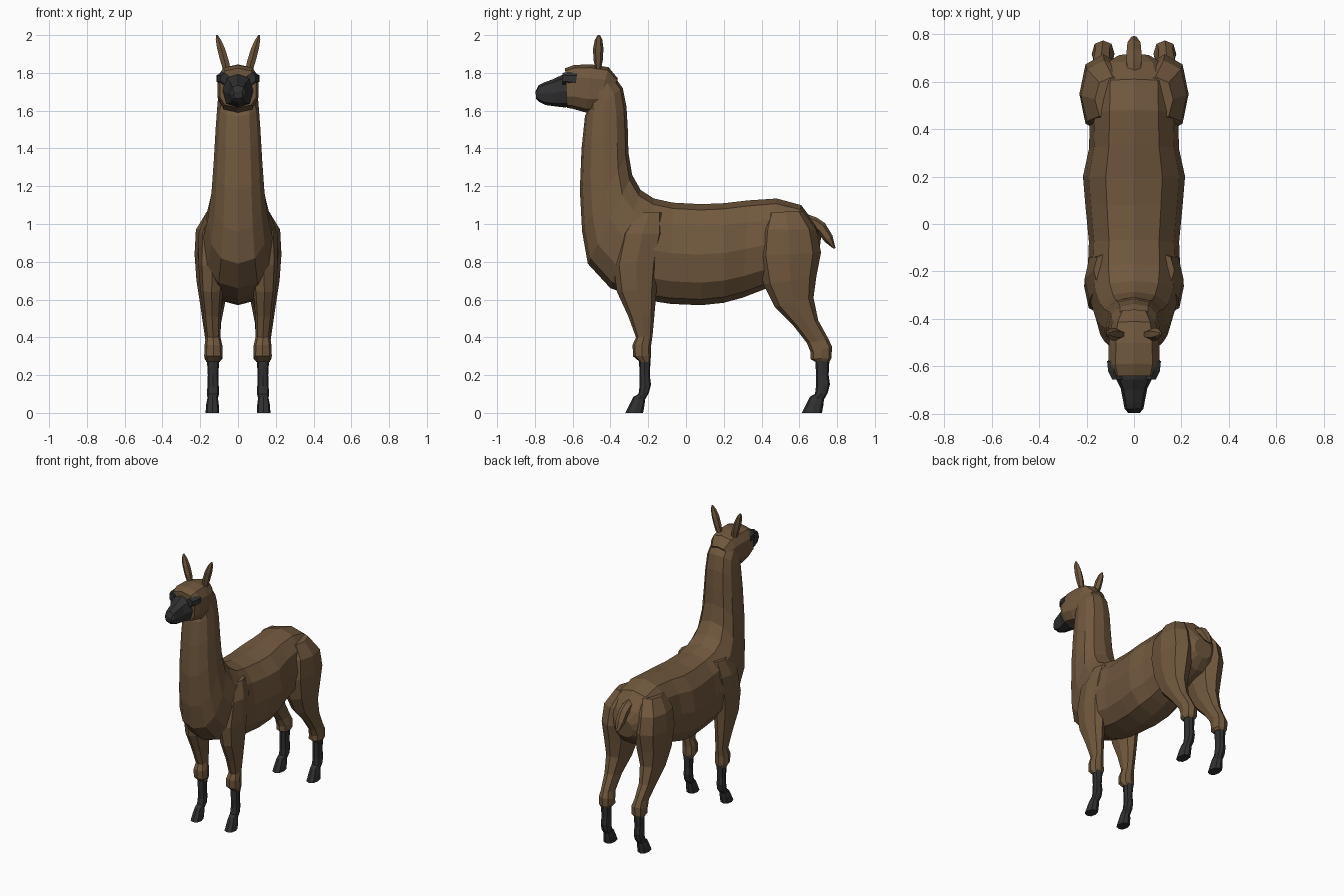
import bpy, bmesh, math
from mathutils import Vector


def material(name, rgb):
    m = bpy.data.materials.new(name)
    m.diffuse_color = (*rgb, 1)
    return m


BROWN = material("brown wool", (0.165, 0.098, 0.048))
DARK = material("charcoal skin", (0.03, 0.03, 0.032))


def loft(name, rings, sides, mat, square=1.0, mirror=False):
    """Skin through rings (x, half width, top y, top z, bottom y, bottom z)."""
    bm = bmesh.new()
    loops = []
    for x, w, ty, tz, by, bz in rings:
        top, bot = Vector((x, ty, tz)), Vector((x, by, bz))
        mid, half = (top + bot) / 2, (top - bot) / 2
        loop = []
        for i in range(sides):
            a = 2 * math.pi * i / sides
            c, s = math.cos(a), math.sin(a)
            c = math.copysign(abs(c) ** square, c)
            s = math.copysign(abs(s) ** square, s)
            loop.append(bm.verts.new(mid + half * c + Vector((w * s, 0, 0))))
        loops.append(loop)
    for a, b in zip(loops, loops[1:]):
        for i in range(sides):
            j = (i + 1) % sides
            bm.faces.new((a[i], a[j], b[j], b[i]))
    bm.faces.new(loops[0])
    bm.faces.new(loops[-1])
    if mirror:
        geom = bmesh.ops.duplicate(bm, geom=bm.verts[:] + bm.edges[:] + bm.faces[:])["geom"]
        for v in geom:
            if isinstance(v, bmesh.types.BMVert):
                v.co.x *= -1
    bmesh.ops.recalc_face_normals(bm, faces=bm.faces)
    mesh = bpy.data.meshes.new(name)
    bm.to_mesh(mesh)
    bm.free()
    mesh.materials.append(mat)
    ob = bpy.data.objects.new(name, mesh)
    bpy.context.collection.objects.link(ob)
    return ob


# Body and neck: one skin from the rump forward and up to the skull
loft("body_and_neck", [
    (0, .07, .715, .93, .70, .80),
    (0, .14, .685, 1.00, .64, .73),
    (0, .18, .61, 1.10, .54, .69),
    (0, .185, .48, 1.135, .43, .66),
    (0, .19, .33, 1.125, .30, .61),
    (0, .215, .20, 1.11, .20, .583),
    (0, .205, .08, 1.105, .08, .57),
    (0, .19, -.07, 1.113, -.08, .577),
    (0, .195, -.17, 1.135, -.23, .60),
    (0, .185, -.24, 1.18, -.40, .66),
    (0, .16, -.285, 1.26, -.52, .79),
    (0, .14, -.305, 1.38, -.55, .96),
    (0, .128, -.308, 1.50, -.562, 1.18),
    (0, .118, -.315, 1.62, -.553, 1.40),
    (0, .108, -.335, 1.72, -.535, 1.57),
    (0, .10, -.40, 1.81, -.52, 1.60),
], 12, BROWN, .85)

# Skull, ending in a brow above the mask
loft("head", [
    (0, .07, -.36, 1.77, -.42, 1.62),
    (0, .10, -.41, 1.83, -.47, 1.595),
    (0, .11, -.50, 1.845, -.53, 1.59),
    (0, .113, -.59, 1.842, -.60, 1.61),
    (0, .10, -.64, 1.825, -.63, 1.615),
], 10, BROWN, .7)

# Dark mask and muzzle
loft("muzzle", [
    (0, .088, -.60, 1.80, -.60, 1.625),
    (0, .078, -.655, 1.79, -.642, 1.617),
    (0, .056, -.70, 1.768, -.685, 1.622),
    (0, .045, -.755, 1.748, -.745, 1.63),
    (0, .04, -.78, 1.735, -.775, 1.645),
    (0, .025, -.797, 1.70, -.793, 1.663),
], 8, DARK, .75)

# Eyes set into the corners of the mask
loft("eyes", [
    (.065, .01, -.60, 1.80, -.60, 1.745),
    (.085, .032, -.575, 1.805, -.585, 1.735),
    (.083, .03, -.62, 1.805, -.62, 1.735),
    (.07, .025, -.655, 1.80, -.655, 1.74),
], 6, DARK, mirror=True)

# Ears: thin leaves leaning outward
loft("ears", [
    (.06, .024, -.45, 1.82, -.48, 1.82),
    (.073, .026, -.44, 1.87, -.49, 1.87),
    (.09, .024, -.437, 1.93, -.492, 1.93),
    (.104, .016, -.443, 1.975, -.483, 1.975),
    (.112, .005, -.455, 2.0, -.467, 2.0),
], 6, BROWN, mirror=True)

# Tail
loft("tail", [
    (0, .03, .62, 1.06, .62, .98),
    (0, .036, .69, 1.035, .665, .975),
    (0, .036, .735, 1.005, .70, .95),
    (0, .032, .775, .94, .735, .905),
    (0, .012, .792, .872, .78, .87),
], 6, BROWN)

# Front legs: shoulder to knee
loft("front_legs", [
    (.11, .06, -.12, 1.06, -.27, 1.06),
    (.13, .078, -.11, .95, -.35, .95),
    (.135, .075, -.14, .80, -.385, .78),
    (.14, .06, -.155, .66, -.365, .64),
    (.137, .046, -.167, .52, -.305, .51),
    (.132, .038, -.177, .41, -.265, .40),
    (.13, .047, -.185, .355, -.283, .36),
    (.13, .049, -.185, .30, -.28, .30),
    (.132, .036, -.19, .27, -.245, .27),
], 8, BROWN, .85, mirror=True)

# Hind legs: haunch to hock
loft("hind_legs", [
    (.09, .075, .62, 1.07, .43, 1.06),
    (.125, .098, .69, .97, .395, .97),
    (.13, .10, .715, .85, .38, .83),
    (.13, .09, .69, .72, .41, .68),
    (.135, .067, .675, .61, .47, .56),
    (.138, .048, .70, .49, .57, .46),
    (.133, .039, .755, .39, .64, .37),
    (.13, .048, .773, .35, .66, .32),
    (.13, .048, .77, .29, .66, .285),
    (.132, .036, .76, .272, .68, .272),
], 8, BROWN, .85, mirror=True)


# Dark shins and feet share one shape, shifted along the body
def shin(name, back, deep):
    loft(name, [
        (.132, .033, back, .29, back - deep, .29),
        (.132, .028, back - .005, .20, back - deep + .003, .20),
        (.132, .03, back + .002, .15, back - deep + .003, .14),
        (.132, .032, back - .01, .105, back - deep - .002, .10),
        (.134, .028, back - .03, .07, back - deep - .03, .085),
        (.135, .033, back - .032, .045, back - deep - .047, .05),
        (.136, .036, back - .04, 0, back - deep - .072, 0),
    ], 8, DARK, .8, mirror=True)


shin("front_shins", -.187, .062)
shin("hind_shins", .76, .075)
